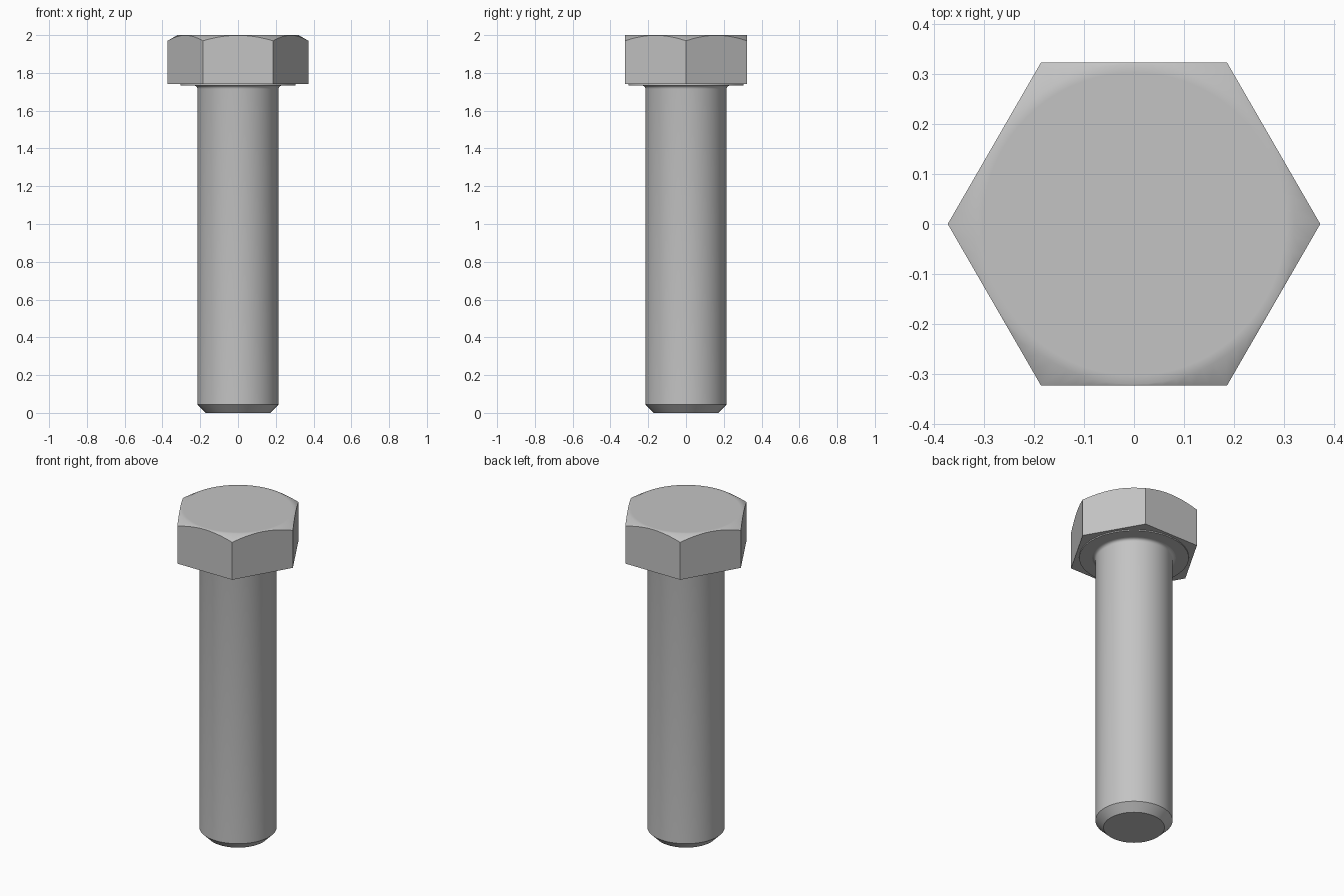
import bpy, bmesh, math

cube = bpy.data.objects.get("Cube")
if cube:
    bpy.data.objects.remove(cube, do_unlink=True)

steel = bpy.data.materials.new("grey_steel")
steel.use_nodes = True
GREY = (0.55, 0.55, 0.55, 1)
steel.diffuse_color = GREY
steel.node_tree.nodes["Principled BSDF"].inputs["Base Color"].default_value = GREY

SEGMENTS = 72
SHANK_R, FLAT_R = 0.215, 0.323
HEAD_BOTTOM, TOP = 1.74, 2.0


def finish(bm, name):
    """Turn a bmesh into a smooth-shaded object with sharp edges kept."""
    bmesh.ops.recalc_face_normals(bm, faces=bm.faces[:])
    mesh = bpy.data.meshes.new(name)
    bm.to_mesh(mesh)
    bm.free()
    mesh.materials.append(steel)
    obj = bpy.data.objects.new(name, mesh)
    bpy.context.collection.objects.link(obj)
    bpy.ops.object.select_all(action='DESELECT')
    obj.select_set(True)
    bpy.context.view_layer.objects.active = obj
    bpy.ops.object.shade_smooth_by_angle(angle=math.radians(35))
    return obj


def ring(bm, radius, height):
    """Ring of vertices; radius and height are functions of the angle."""
    angles = [math.tau * i / SEGMENTS for i in range(SEGMENTS)]
    return [bm.verts.new((radius(a) * math.cos(a), radius(a) * math.sin(a), height(a)))
            for a in angles]


def bridge(bm, low, high):
    for i in range(SEGMENTS):
        j = (i + 1) % SEGMENTS
        bm.faces.new((low[i], low[j], high[j], high[i]))


def lathe(name, profile):
    """Closed turned part from (radius, height) points, bottom to top."""
    bm = bmesh.new()
    rings = [ring(bm, lambda a, r=r: r, lambda a, z=z: z) for r, z in profile]
    for low, high in zip(rings, rings[1:]):
        bridge(bm, low, high)
    bm.faces.new(rings[0])
    bm.faces.new(rings[-1])
    return finish(bm, name)


# Shank with chamfered tip and a small fillet under the head
fillet = 0.018
steps = [i * math.pi / 8 for i in range(5)]
curve = [(SHANK_R + fillet * (1 - math.cos(t)), 1.715 + fillet * math.sin(t)) for t in steps]
lathe("shank", [(0.17, 0), (SHANK_R, 0.045)] + curve)

# Thin round bearing face below the head
lathe("washer_face", [(0.305, 1.733), (0.305, HEAD_BOTTOM + 0.002)])


# Hexagonal head whose top corners are turned off by a 30 degree cone
def hex_radius(a):
    sector = math.pi / 3
    return FLAT_R / math.cos(a % sector - sector / 2)


def cone_height(a):
    return TOP - (hex_radius(a) - FLAT_R + 0.002) * math.tan(math.radians(30))


bm = bmesh.new()
per_side = SEGMENTS // 6
rim = ring(bm, hex_radius, cone_height)
crown = ring(bm, lambda a: FLAT_R - 0.002, lambda a: TOP)
inner = ring(bm, lambda a: FLAT_R - 0.02, lambda a: TOP)
bridge(bm, rim, crown)
bridge(bm, crown, inner)
bm.faces.new(inner)
corners = [bm.verts.new((v.co.x, v.co.y, HEAD_BOTTOM)) for v in rim[::per_side]]
bm.faces.new(corners)
for s in range(6):
    arc = [rim[(s * per_side + k) % SEGMENTS] for k in range(per_side + 1)]
    bm.faces.new([corners[s]] + arc + [corners[(s + 1) % 6]])
finish(bm, "hex_head")
